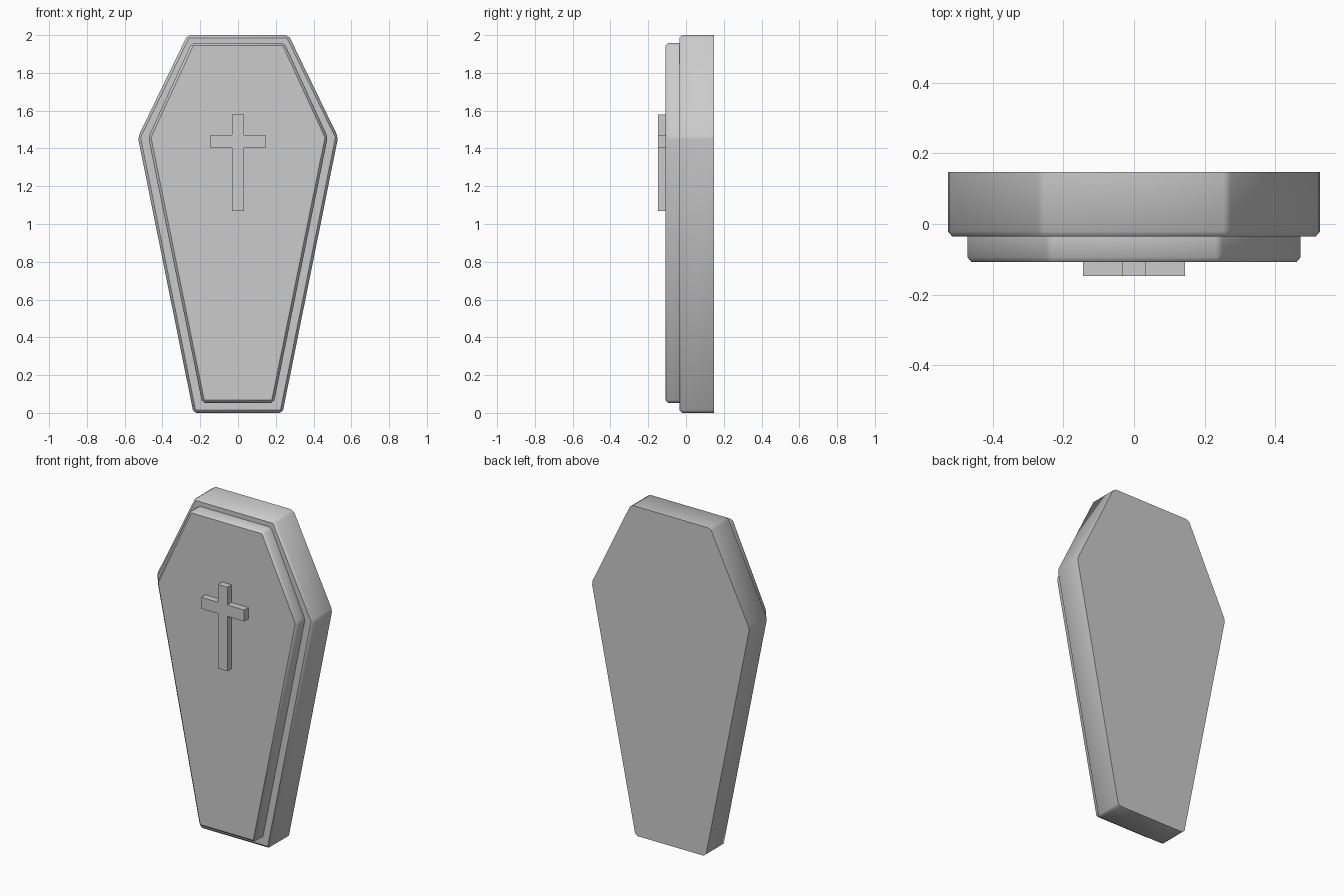
import bpy, bmesh, math

cube = bpy.data.objects.get("Cube")
if cube:
    bpy.data.objects.remove(cube, do_unlink=True)

stone = bpy.data.materials.new("plain_grey")
stone.use_nodes = True
GREY = (0.6, 0.6, 0.6, 1)
stone.diffuse_color = GREY
stone.node_tree.nodes["Principled BSDF"].inputs["Base Color"].default_value = GREY


def slab(name, half, y_front, y_back, bevel=0):
    """Extrude a mirrored half outline (x, z) from y_front to y_back."""
    outline = half + [(-x, z) for x, z in reversed(half)]
    bm = bmesh.new()
    face = bm.faces.new([bm.verts.new((x, y_front, z)) for x, z in outline])
    grown = bmesh.ops.extrude_face_region(bm, geom=[face])["geom"]
    moved = [v for v in grown if isinstance(v, bmesh.types.BMVert)]
    bmesh.ops.translate(bm, verts=moved, vec=(0, y_back - y_front, 0))
    bmesh.ops.recalc_face_normals(bm, faces=bm.faces)
    if bevel:
        # soften the outline corners and the front rim, keeping the back crisp
        edges = [e for e in bm.edges if any(v.co.y < y_back - 1e-4 for v in e.verts)]
        bmesh.ops.bevel(bm, geom=edges, offset=bevel, segments=1,
                        affect='EDGES', profile=0.5)
    mesh = bpy.data.meshes.new(name)
    bm.to_mesh(mesh)
    bm.free()
    mesh.materials.append(stone)
    obj = bpy.data.objects.new(name, mesh)
    bpy.context.collection.objects.link(obj)
    bpy.ops.object.select_all(action='DESELECT')
    obj.select_set(True)
    bpy.context.view_layer.objects.active = obj
    bpy.ops.object.shade_smooth_by_angle(angle=math.radians(40 if bevel else 20))
    return obj


# Six-sided box
slab("coffin_body", [(0.236, 0), (0.53, 1.46), (0.268, 2.0)], -0.035, 0.148, 0.014)

# Smaller raised lid
slab("coffin_lid", [(0.19, 0.053), (0.475, 1.46), (0.246, 1.958)], -0.108, -0.035, 0.014)

# Raised cross on the lid
slab("lid_cross", [(0.032, 1.07), (0.032, 1.403), (0.145, 1.403),
                   (0.145, 1.472), (0.032, 1.472), (0.032, 1.58)], -0.148, -0.108)
